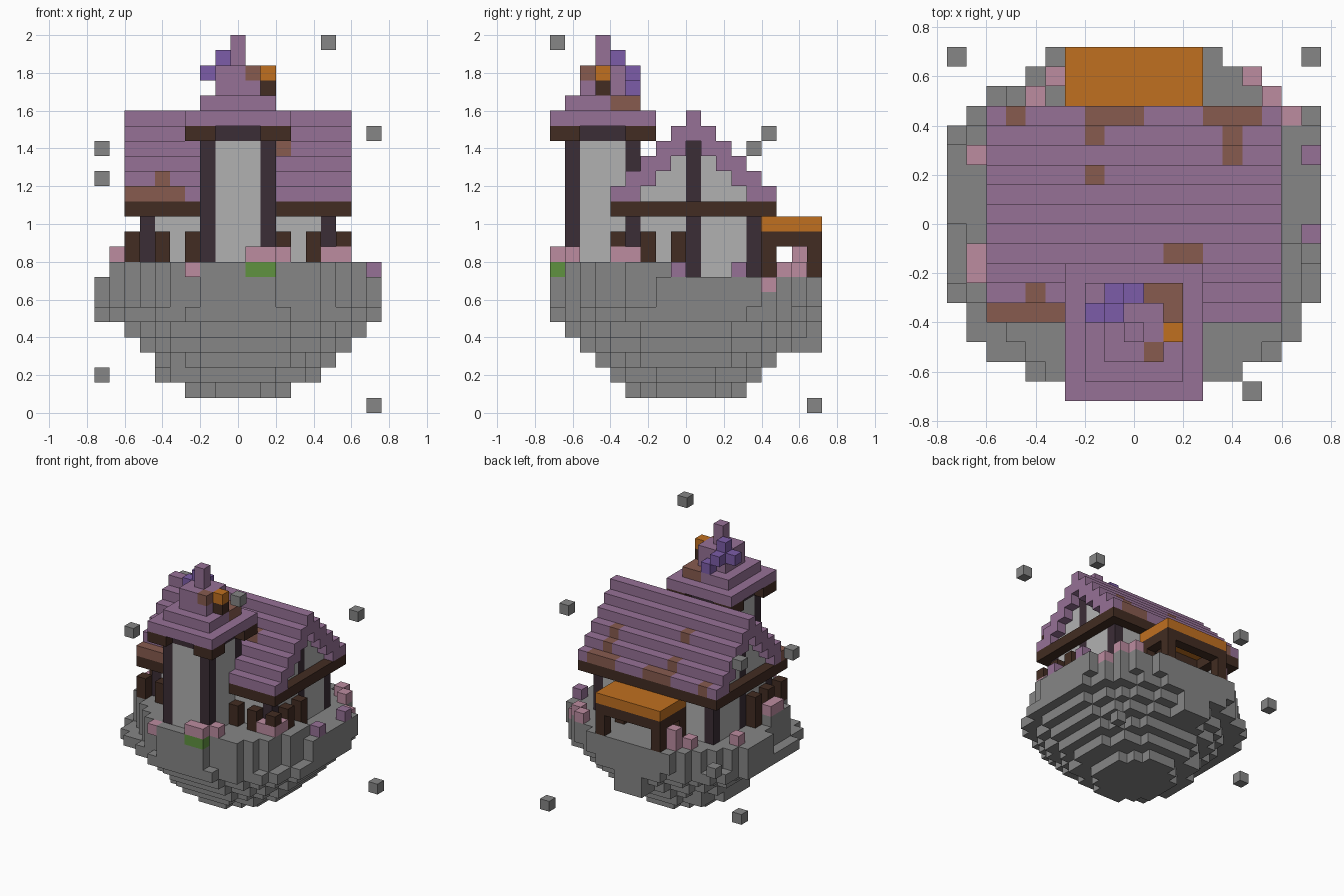
import bpy, bmesh
from itertools import product
from mathutils import Vector

if "Cube" in bpy.data.objects:
    bpy.data.objects.remove(bpy.data.objects["Cube"])

U = 0.08                              # edge of one cube
ORIGIN = Vector((-0.76, -0.72, 0.0))


def material(name, code):
    """Flat material from an sRGB hex code, stored as linear values."""
    srgb = [int(code[n:n + 2], 16) / 255 for n in (0, 2, 4)]
    rgba = [c / 12.92 if c < 0.04 else ((c + 0.055) / 1.055) ** 2.4 for c in srgb] + [1]
    mat = bpy.data.materials.new(name)
    mat.use_nodes = True
    mat.diffuse_color = rgba
    mat.node_tree.nodes["Principled BSDF"].inputs["Base Color"].default_value = rgba
    return mat


STONE = material("grey stone", "868686")
ROOF = material("mauve tiles", "967196")
WORN = material("worn brown tiles", "875B4F")
WOOD = material("dark brown wood", "422C22")
POST = material("dark plum timber", "3B2D36")
WALL = material("pale plaster", "B1B1B1")
ORANGE = material("orange cloth", "C07020")
PINK = material("pink blossom", "BC8CA0")
CRYSTAL = material("violet crystal", "7C5CA8")
GREEN = material("green moss", "609240")

SIDES = [Vector(d) for d in ((1, 0, 0), (-1, 0, 0), (0, 1, 0), (0, -1, 0), (0, 0, 1), (0, 0, -1))]


def block(i0, i1, j0, j1, k0, k1):
    """Set of grid cells in a box, upper ends excluded."""
    return set(product(range(i0, i1), range(j0, j1), range(k0, k1)))


def cube(i, j, k):
    return {(i, j, k)}


def mirror(cells):
    """Add the mirror image of the cells across x = 0."""
    return cells | {(18 - i, j, k) for i, j, k in cells}


def ring(i0, i1, j0, j1, k0, k1):
    return block(i0, i1, j0, j1, k0, k1) - block(i0 + 1, i1 - 1, j0 + 1, j1 - 1, k0, k1)


def corners(i0, i1, j0, j1, k0, k1):
    """Four one-cell posts at the corners of a box."""
    return {c for c in block(i0, i1, j0, j1, k0, k1)
            if c[0] in (i0, i1 - 1) and c[1] in (j0, j1 - 1)}


def part(name, mat, cells, second=None, second_cells=()):
    """Outer skin of a set of cells as one mesh, optionally with a second colour."""
    bm = bmesh.new()
    for cell in cells:
        centre = Vector(cell) + Vector((0.5, 0.5, 0.5))
        for d in SIDES:
            if tuple(int(c) for c in Vector(cell) + d) in cells:
                continue
            a = Vector((d.y, d.z, d.x)) / 2
            b = d.cross(a)
            mid = centre + d / 2
            quad = (mid + a + b, mid - a + b, mid - a - b, mid + a - b)
            face = bm.faces.new([bm.verts.new(ORIGIN + p * U) for p in quad])
            face.material_index = int(cell in second_cells)
    bmesh.ops.remove_doubles(bm, verts=bm.verts, dist=0.001)
    bmesh.ops.recalc_face_normals(bm, faces=bm.faces)
    mesh = bpy.data.meshes.new(name)
    bm.to_mesh(mesh)
    bm.free()
    mesh.materials.append(mat)
    if second:
        mesh.materials.append(second)
    obj = bpy.data.objects.new(name, mesh)
    bpy.context.collection.objects.link(obj)
    return obj


# Flowers and moss around the rim
pink = (block(10, 12, 0, 1, 10, 11) | block(12, 13, 1, 2, 10, 11) | cube(6, 0, 9)
        | block(15, 17, 4, 5, 10, 11) | cube(16, 5, 10) | cube(17, 14, 8)
        | cube(16, 15, 9) | cube(15, 16, 9) | block(5, 6, 16, 17, 9, 11)
        | cube(4, 15, 9) | cube(1, 12, 9) | block(1, 2, 6, 8, 10, 11))
part("pink_flowers", PINK, pink)
part("mauve_flowers", ROOF, cube(18, 12, 9) | cube(18, 8, 9))
moss = block(10, 12, 0, 1, 9, 10)
part("moss_patch", GREEN, moss)

# Floating island: row spans of the rim, then shrinking rounded layers below
rim = [(7, 12), (5, 15), (4, 16), (3, 17), (2, 17), (1, 18), (1, 18), (1, 19), (1, 19),
       (0, 19), (0, 19), (0, 19), (0, 19), (1, 19), (2, 18), (3, 17), (4, 16), (5, 14)]
island = set()
for j, (i0, i1) in enumerate(rim):
    island |= block(i0, i1, j, j + 1, 7, 9)
    if j < 8:
        island |= block(max(i0, 1), min(i1, 18), j, j + 1, 9, 10)
layers = [(0, 0.28, 0.32), (0, 0.44, 0.40), (0.04, 0.48, 0.48),
          (0.04, 0.56, 0.56), (0.04, 0.64, 0.64), (0, 0.76, 0.72)]
for k, (cx, rx, ry) in enumerate(layers, 1):
    for i, j, _ in block(0, 19, 0, 18, k, k + 1):
        x, y = (i - 9) * U - cx, (j - 8.5) * U
        if abs(x / rx) ** 2.3 + abs(y / ry) ** 2.3 <= 1.0:
            island.add((i, j, k))
island |= block(8, 11, 14, 18, 4, 7)
part("island", STONE, island - pink - moss)

# Loose stones floating around the island
for n, c in enumerate([(15, 0, 24), (18, 17, 0), (18, 14, 18), (0, 13, 17),
                       (0, 5, 15), (0, 13, 2), (0, 17, 8)], 1):
    part(f"floating_stone_{n}", STONE, cube(*c))

# House: corner timbers, gable timbers, walls with stepped gables, beam
posts = corners(3, 16, 5, 14, 9, 13) | mirror(block(3, 4, 9, 10, 9, 18))
walls = ring(3, 16, 5, 14, 9, 14)
for s in range(4):
    walls |= mirror(block(3, 4, 6 + s, 13 - s, 14 + s, 15 + s))
part("house_posts", POST, posts)
part("house_walls", WALL, walls - posts)
part("eaves_beam", WOOD, ring(2, 17, 4, 15, 13, 14))

# Stepped house roof with worn patches
roof = block(2, 17, 9, 10, 19, 20)
for s in range(5):
    roof |= block(2, 17, 4 + s, 6 + s, 14 + s, 15 + s)
    roof |= block(2, 17, 13 - s, 15 - s, 14 + s, 15 + s)
worn = set()
for j, i0, i1 in [(14, 3, 4), (14, 7, 10), (14, 13, 16), (13, 7, 8), (13, 14, 15),
                  (12, 14, 15), (11, 7, 8), (7, 11, 13), (5, 4, 5), (4, 2, 6)]:
    k = 14 + min(j - 4, 14 - j)
    worn |= block(i0, i1, j, j + 1, k, k + 1)
part("house_roof", ROOF, roof, WORN, worn)

# Fence posts along the front and both sides
fence = set()
for i, j in [(2, 4), (4, 4), (6, 4), (2, 6), (2, 8)]:
    fence |= mirror(block(i, i + 1, j, j + 1, 10 if j < 8 else 9, 12))
part("fence", WOOD, fence - pink)

# Tower: timbers, walls, brackets
tower_posts = corners(7, 12, 1, 6, 10, 18)
part("tower_posts", POST, tower_posts)
part("tower_walls", WALL, ring(7, 12, 1, 6, 10, 18) - tower_posts)
brackets = mirror(block(6, 8, 0, 2, 18, 19) | block(6, 8, 5, 7, 18, 19))
part("tower_brackets", WOOD, brackets)
part("tower_band", POST, block(7, 12, 1, 6, 18, 19) - brackets)

# Tower roof, spire and its worn tiles
spire = (block(6, 13, 0, 7, 19, 20) | block(7, 12, 1, 6, 20, 21)
         | block(8, 11, 2, 5, 21, 23) | block(9, 10, 3, 4, 23, 25))
spire_worn = block(10, 12, 5, 6, 20, 21) | cube(11, 4, 20) | cube(10, 2, 22)
part("tower_roof", ROOF, spire, WORN, spire_worn)
part("crystals", CRYSTAL, cube(7, 4, 22) | cube(8, 4, 23) | cube(8, 5, 22) | cube(9, 5, 21))
part("lantern_base", WOOD, cube(11, 3, 21))
part("lantern", ORANGE, cube(11, 3, 22))

# Back porch
part("porch_roof", ORANGE, block(6, 13, 14, 18, 12, 13))
part("porch_frame", WOOD, ring(6, 13, 14, 18, 11, 12) | corners(6, 13, 14, 18, 9, 11))
